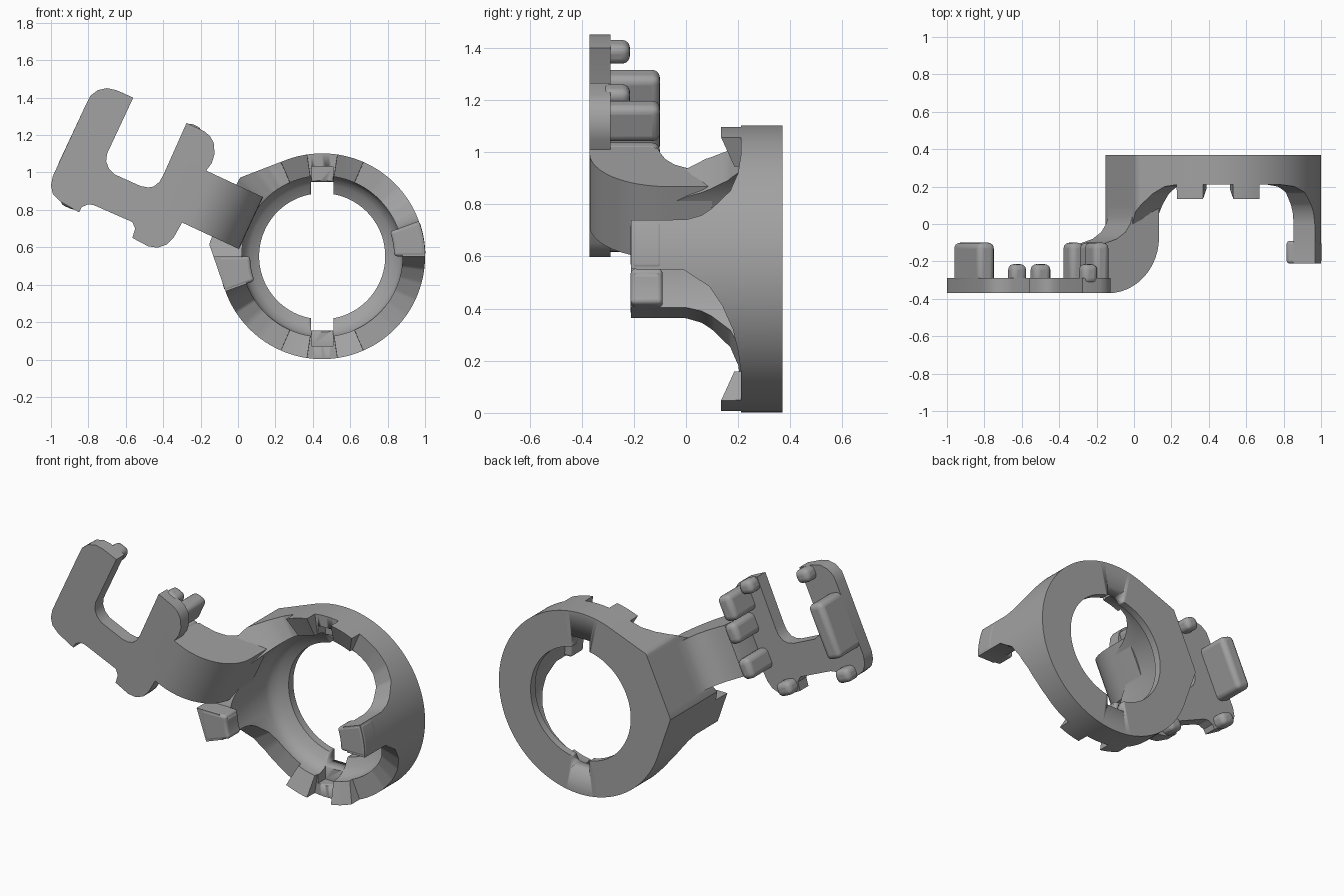
import bpy, bmesh, math
from mathutils import Vector

cube = bpy.data.objects.get("Cube")
if cube:
    bpy.data.objects.remove(cube)

grey = bpy.data.materials.new("plain_grey")
grey.use_nodes = True
GREY = (0.36, 0.36, 0.36, 1)
grey.diffuse_color = GREY
grey.node_tree.nodes["Principled BSDF"].inputs["Base Color"].default_value = GREY

CX, CZ, R_OUT, R_IN, R_HOLE, BACK = 0.45, 0.552, 0.55, 0.43, 0.337, 0.37
ARM = 155                                   # direction of the arm in degrees
U = Vector((math.cos(math.radians(ARM)), 0, math.sin(math.radians(ARM))))
V = Vector((-U.z * -1, 0, -U.x))            # across the arm, pointing up


def local(u, v, y):
    return Vector((CX, y, CZ)) + U * u + V * v


def polar(r, deg, y):
    a = math.radians(deg)
    return Vector((CX + r * math.cos(a), y, CZ + r * math.sin(a)))


def make(name, bm, bevel=0, smooth=True):
    bmesh.ops.recalc_face_normals(bm, faces=bm.faces)
    mesh = bpy.data.meshes.new(name)
    bm.to_mesh(mesh)
    bm.free()
    mesh.materials.append(grey)
    ob = bpy.data.objects.new(name, mesh)
    bpy.context.collection.objects.link(ob)
    if bevel:
        mod = ob.modifiers.new("round", 'BEVEL')
        mod.width, mod.segments = bevel, 4
        mod.limit_method, mod.angle_limit = 'ANGLE', math.radians(50)
    if smooth:
        bpy.ops.object.select_all(action='DESELECT')
        ob.select_set(True)
        bpy.context.view_layer.objects.active = ob
        bpy.ops.object.shade_smooth_by_angle(angle=math.radians(32))
    return ob


def loft(name, sections, closed=False, bevel=0):
    bm = bmesh.new()
    rows = [[bm.verts.new(p) for p in s] for s in sections]
    n = len(rows[0])
    pairs = list(zip(rows, rows[1:]))
    if closed:
        pairs.append((rows[-1], rows[0]))
    else:
        bm.faces.new(rows[0])
        bm.faces.new(rows[-1])
    for a, b in pairs:
        for i in range(n):
            j = (i + 1) % n
            bm.faces.new((a[i], a[j], b[j], b[i]))
    return make(name, bm, bevel)


# Front edge of the ring wall as (angle, y)
EDGE = [(0, -.21), (20, -.21), (20.1, 0), (22, .06), (25, .1), (33, .17), (42, .2), (52, .21),
        (114, .21), (121, .2), (128, .16), (134, .1), (137, .06), (140, 0), (143, -.04),
        (168, -.04), (174, -.08), (180, -.1), (180.1, -.21), (200, -.21), (200.1, 0),
        (202, .06), (205, .1), (213, .17), (222, .2), (232, .21), (315, .21), (325, .2),
        (335, .18), (345, .14), (353, .09), (357, .03), (359.8, -.01), (359.9, -.21)]
TEETH = [(66.3, 81.6), (98.4, 113.7), (246.3, 261.6), (278.4, 293.7)]


def front(deg):
    for (a, ya), (b, yb) in zip(EDGE, EDGE[1:]):
        if a <= deg <= b:
            return ya + (yb - ya) * (deg - a) / (b - a)
    return EDGE[-1][1]


def outer(deg):
    # Round wall that swells to a flat pad where the arm leaves it
    off = abs(deg - ARM)
    if off < 18.5:
        return 0.577 / math.cos(math.radians(off))
    if off < 44:
        return R_OUT / math.cos(math.radians(44 - off))
    return R_OUT


def wall(deg):
    y_out = y_in = front(deg)
    if any(a < deg < b for a, b in TEETH):
        y_out, y_in = 0.135, 0.185
    r = outer(deg)
    return [polar(r, deg, BACK), polar(r, deg, y_out), polar(R_IN, deg, y_in),
            polar(R_IN, deg, .235), polar(.415, deg, .27), polar(.385, deg, .3),
            polar(R_HOLE, deg, .325), polar(R_HOLE, deg, BACK)]


angles = {float(a) for a in range(0, 360, 2)} | {float(a) for a, _ in EDGE}
angles |= {a + d for t in TEETH for a in t for d in (-.05, .05)}
ring = loft("ring_body", [wall(a) for a in sorted(angles)], closed=True)


def box(name, centre, half, tilt=False, bevel=0):
    # Box from half sizes, lined up with the world or with the arm
    bm = bmesh.new()
    bmesh.ops.create_cube(bm, size=2)
    for v in bm.verts:
        x, y, z = (v.co[i] * half[i] for i in range(3))
        offset = U * x + V * z + Vector((0, y, 0)) if tilt else Vector((x, y, z))
        v.co = Vector(centre) + offset
    return make(name, bm, bevel)


# Key slots at the top and bottom of the hole
for name, half in (("slot_cutter", (.06, .5, .398)), ("pocket_cutter", (.058, .2, .48))):
    cutter = box(name, (CX, .4 if name == "slot_cutter" else .08, CZ), half)
    cutter.hide_render = True
    cutter.hide_viewport = True
    cutter.display_type = 'WIRE'
    cut = ring.modifiers.new(name, 'BOOLEAN')
    cut.operation, cut.object, cut.solver = 'DIFFERENCE', cutter, 'EXACT'

# Inward hooks on the two side fingers
for side, start in (("right", 0), ("left", 180)):
    loft(side + "_finger_hook",
         [[polar(r, start + k * 2.5, y) for r, y in
           ((.552, -.212), (.385, -.212), (.385, -.09), (.552, -.09))] for k in range(9)],
         bevel=.035)

# Curved arm, a profile along the arm swept across its width
profile = [(.86, -.37)]
for k in range(13):
    t = math.radians(90 * k / 12)
    profile.append((.72 - .3 * math.sin(t), -.07 - .3 * math.cos(t)))
profile += [(.42, .1), (.577, .1), (.577, .04), (.59, 0), (.62, -.045), (.67, -.08), (.73, -.1),
            (.77, -.11), (.78, -.15), (.78, -.29), (.86, -.29)]
loft("curved_arm", [[local(u, v, y) for u, y in profile] for v in (-.153, .153)])

# Flat forked bracket
outline = [(-.17, 1.01), (-.14, 1.05), (-.125, 1.1), (-.13, 1.16), (-.15, 1.195), (-.18, 1.22),
           (-.275, 1.265), (-.40, .985), (-.42, .95), (-.45, .925), (-.48, .92), (-.52, .927),
           (-.66, .99), (-.69, 1.02), (-.705, 1.06), (-.70, 1.1), (-.56, 1.40), (-.65, 1.44),
           (-.70, 1.451), (-.75, 1.44), (-.79, 1.41), (-.81, 1.37), (-.99, .98), (-1.0, .93),
           (-.99, .885), (-.95, .845), (-.85, .787), (-.835, .815), (-.80, .83), (-.77, .825),
           (-.565, .735), (-.55, .70), (-.565, .65), (-.48, .605), (-.43, .598), (-.38, .615),
           (-.345, .65), (-.30, .73)]
loft("fork_bracket", [[Vector((x, y, z)) for x, z in outline] for y in (-.37, -.29)])


def clip(name, x, z, wide, tall, top, bevel=.03):
    low = -.32
    return box(name, (x, (low + top) / 2, z), (wide / 2, (top - low) / 2, tall / 2), True, bevel)


# Raised ribs and clips on the back of the bracket
clip("outer_prong_rib", -.855, 1.155, .10, .33, -.10)
clip("outer_prong_tip_clip", -.625, 1.385, .09, .08, -.215)
clip("inner_prong_tip_clip", -.245, 1.215, .09, .08, -.215)
clip("inner_prong_rib", -.20, 1.12, .09, .15, -.10)
clip("lower_outer_clip", -.895, .85, .10, .08, -.215)
clip("lower_inner_clip", -.50, .665, .10, .08, -.215)
clip("upper_hinge_knuckle", -.235, .975, .08, .12, -.10)
clip("lower_hinge_knuckle", -.325, .785, .08, .12, -.10)
